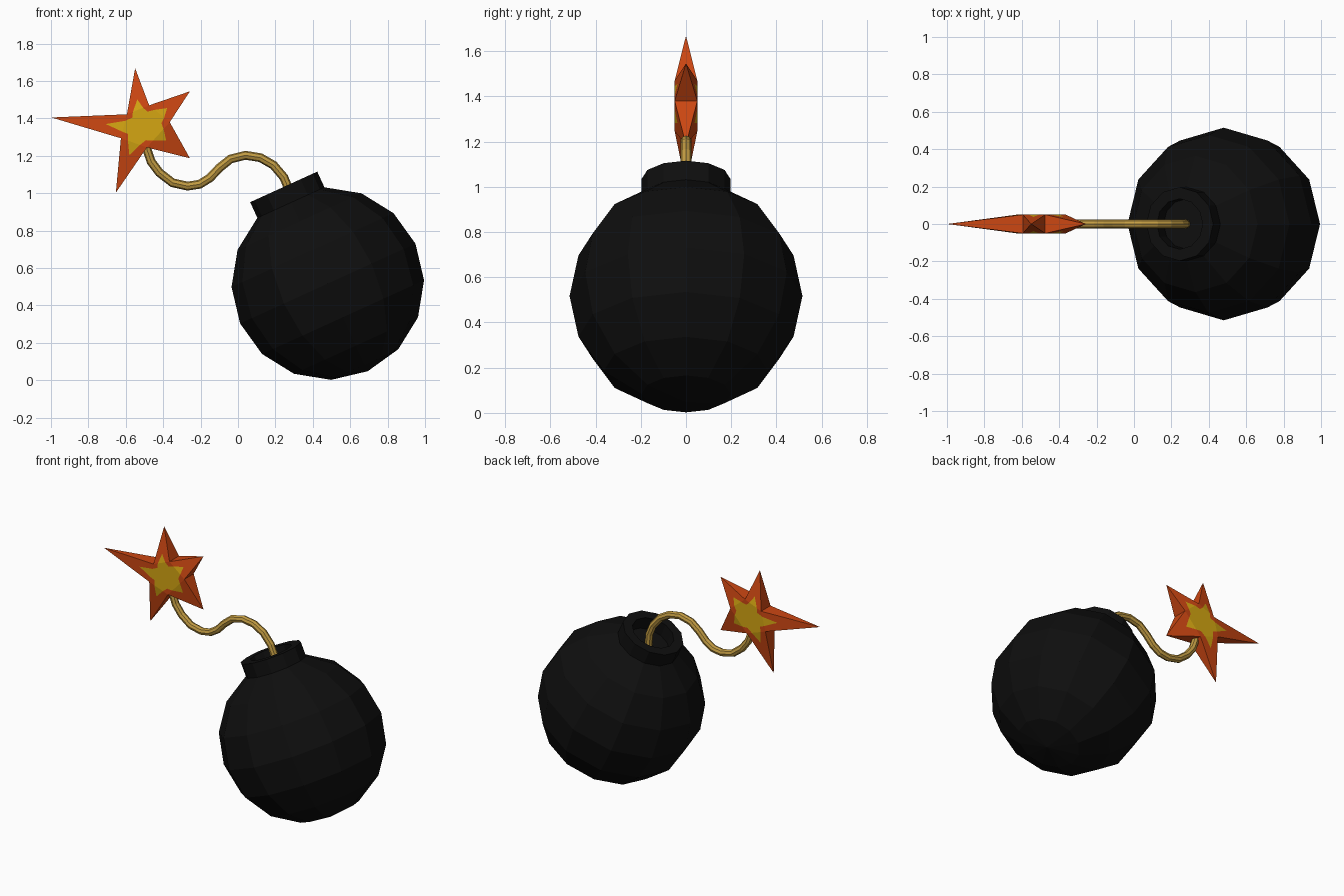
import bpy, bmesh, math
from mathutils import Vector, Matrix

if "Cube" in bpy.data.objects:
    bpy.data.objects.remove(bpy.data.objects["Cube"])


def material(name, rgb):
    m = bpy.data.materials.new(name)
    m.diffuse_color = (*rgb, 1)
    m.use_nodes = True
    m.node_tree.nodes["Principled BSDF"].inputs["Base Color"].default_value = m.diffuse_color
    return m


BLACK = material("matte_black", (0.0045, 0.0045, 0.0045))
ROPE = material("rope_tan", (0.54, 0.33, 0.055))
ORANGE = material("spark_orange", (0.60, 0.062, 0.006))
YELLOW = material("spark_yellow", (0.66, 0.38, 0.006))


def finish(name, bm, mats):
    bmesh.ops.recalc_face_normals(bm, faces=bm.faces)
    me = bpy.data.meshes.new(name)
    bm.to_mesh(me)
    bm.free()
    ob = bpy.data.objects.new(name, me)
    bpy.context.collection.objects.link(ob)
    for m in mats:
        me.materials.append(m)
    return ob


# Bomb body: 12-sided lathe, a ball whose top ring rises into a hollow neck
R, SEG, TILT = 0.515, 12, math.radians(-24.5)
profile = [(R * math.sin(a), R * math.cos(a))
           for a in (math.radians(180 - 22.5 * k) for k in range(1, 8))]
rim = profile[-1][0]
profile += [(rim, 0.568), (0.135, 0.568), (0.135, 0.48)]
bm = bmesh.new()
rings = [[bm.verts.new((r * math.cos(2 * math.pi * i / SEG),
                        r * math.sin(2 * math.pi * i / SEG), h))
          for i in range(SEG)] for r, h in profile]
for lo, hi in zip(rings, rings[1:]):
    for i in range(SEG):
        j = (i + 1) % SEG
        bm.faces.new((lo[i], lo[j], hi[j], hi[i]))
pole = bm.verts.new((0, 0, -R))
for i in range(SEG):
    bm.faces.new((pole, rings[0][(i + 1) % SEG], rings[0][i]))
bm.faces.new(rings[-1])
bm.transform(Matrix.Translation((0.48, 0, 0.517)) @ Matrix.Rotation(TILT, 4, 'Y'))
finish("bomb_body", bm, [BLACK])

# Fuse: S-shaped eight-sided cord
path = [(0.28, 0.93), (0.272, 1.02), (0.245, 1.085), (0.19, 1.15), (0.12, 1.19),
        (0.04, 1.203), (-0.04, 1.183), (-0.10, 1.135), (-0.15, 1.082),
        (-0.205, 1.048), (-0.27, 1.038), (-0.35, 1.056), (-0.42, 1.11),
        (-0.465, 1.17), (-0.487, 1.235), (-0.49, 1.30)]
cu = bpy.data.curves.new("fuse", 'CURVE')
cu.dimensions = '3D'
cu.bevel_depth = 0.024
cu.bevel_resolution = 2
cu.use_fill_caps = True
sp = cu.splines.new('POLY')
sp.points.add(len(path) - 1)
for p, (x, z) in zip(sp.points, path):
    p.co = (x, 0, z, 1)
cu.materials.append(ROPE)
fuse = bpy.data.objects.new("fuse", cu)
bpy.context.collection.objects.link(fuse)
bpy.context.view_layer.objects.active = fuse
fuse.select_set(True)
bpy.ops.object.convert(target='MESH')
for p in fuse.data.polygons:
    p.use_smooth = False

# Spark: five-armed star, thick at the notches and sharp at the tips
tips = [(-0.998, 1.405), (-0.55, 1.668), (-0.257, 1.545), (-0.257, 1.187), (-0.653, 1.003)]
notches = [(-0.626, 1.294), (-0.594, 1.422), (-0.475, 1.47), (-0.365, 1.38), (-0.487, 1.245)]
bm = bmesh.new()
T = [bm.verts.new((x, 0, z)) for x, z in tips]
sides = []
for y in (-0.05, 0.05):
    N = [bm.verts.new((x, y, z)) for x, z in notches]
    sides.append(N)
    centre = Vector((-0.505, y, 1.365))
    C = bm.verts.new(centre)
    inner = [bm.verts.new(centre.lerp(n.co, 0.68)) for n in N]
    A, B = [], []
    for i in range(5):
        a, b = N[i], N[(i + 1) % 5]
        A.append(bm.verts.new(a.co.lerp(b.co, 0.27)))
        B.append(bm.verts.new(a.co.lerp(b.co, 0.73)))
        Y = bm.verts.new(((a.co + b.co) / 2).lerp(T[i].co, 0.25))
        bm.faces.new((a, T[i], Y, A[i]))
        bm.faces.new((T[i], b, B[i], Y))
        bm.faces.new((A[i], Y, B[i])).material_index = 1
    # yellow core on the flat centre, orange corners at the notches
    for i in range(5):
        j = (i + 1) % 5
        bm.faces.new((N[j], B[i], inner[j], A[j]))
        for p, q in ((inner[i], A[i]), (A[i], B[i]), (B[i], inner[j])):
            bm.faces.new((C, p, q)).material_index = 1
# walls in each notch running out to both tips
for i in range(5):
    f, k = sides[0][i], sides[1][i]
    bm.faces.new((f, k, T[i]))
    bm.faces.new((k, f, T[i - 1]))
finish("spark_star", bm, [ORANGE, YELLOW])
